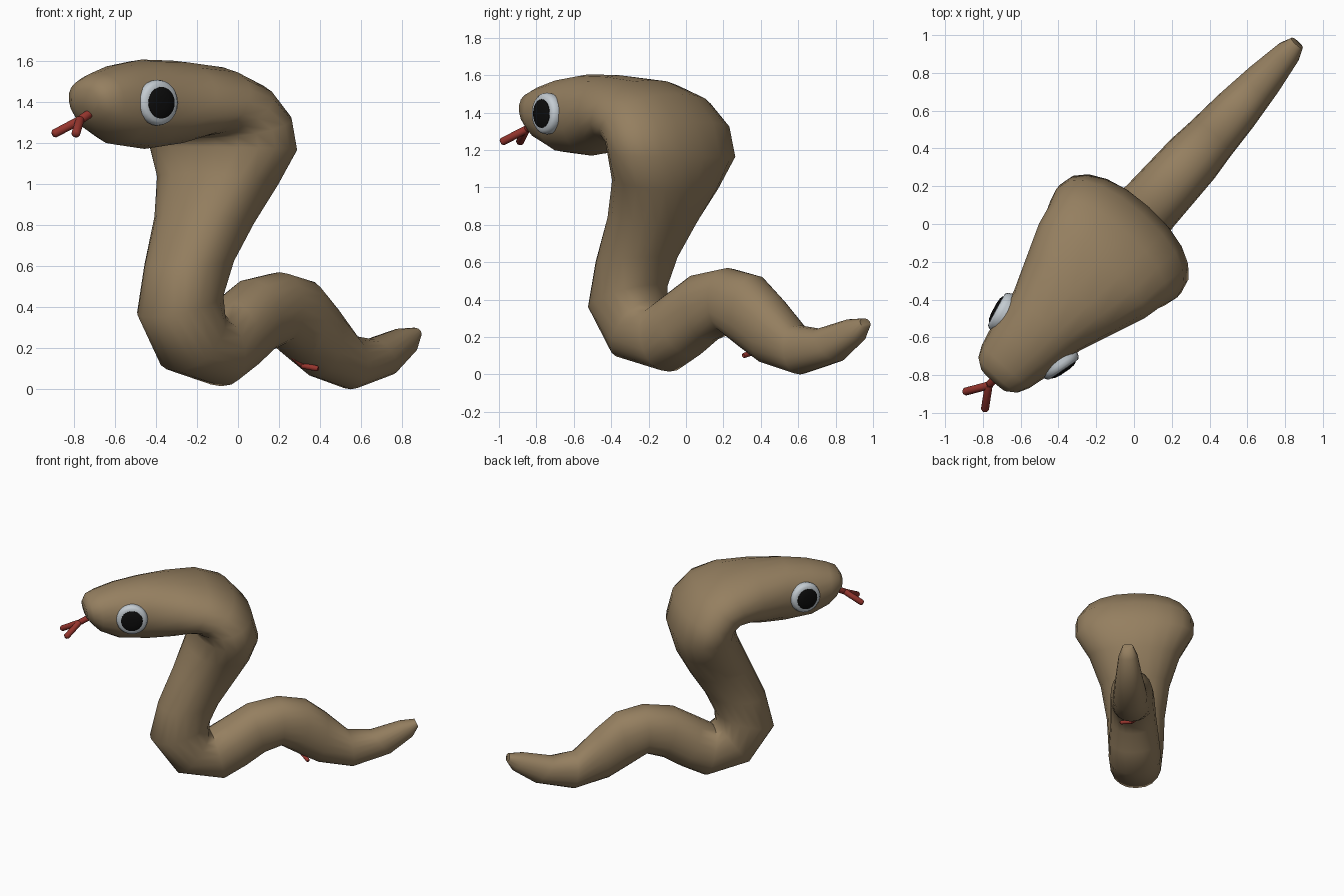
import bpy, bmesh, math
from mathutils import Vector

cube = bpy.data.objects.get("Cube")
if cube:
    bpy.data.objects.remove(cube, do_unlink=True)

ANGLE = math.radians(48)
ALONG = Vector((math.cos(ANGLE), math.sin(ANGLE), 0))
SIDE = Vector((ALONG.y, -ALONG.x, 0))
UP = Vector((0, 0, 1))


def world(s, v, z):
    """Place a point given along the snake, across it, and up."""
    return ALONG * s + SIDE * v + UP * z


def material(name, rgb):
    m = bpy.data.materials.new(name)
    m.use_nodes = True
    m.diffuse_color = (*rgb, 1)
    bsdf = m.node_tree.nodes["Principled BSDF"]
    bsdf.inputs["Base Color"].default_value = (*rgb, 1)
    bsdf.inputs["Roughness"].default_value = 0.8
    return m


def finish(bm, name, mat, angle=60):
    bmesh.ops.recalc_face_normals(bm, faces=bm.faces)
    mesh = bpy.data.meshes.new(name)
    bm.to_mesh(mesh)
    bm.free()
    mesh.materials.append(mat)
    ob = bpy.data.objects.new(name, mesh)
    bpy.context.collection.objects.link(ob)
    bpy.ops.object.select_all(action='DESELECT')
    ob.select_set(True)
    bpy.context.view_layer.objects.active = ob
    bpy.ops.object.shade_smooth_by_angle(angle=math.radians(angle))
    return ob


def loft(rings, name, mat):
    bm = bmesh.new()
    loops = [[bm.verts.new(p) for p in ring] for ring in rings]
    n = len(loops[0])
    for a, b in zip(loops, loops[1:]):
        for i in range(n):
            j = (i + 1) % n
            bm.faces.new((a[i], a[j], b[j], b[i]))
    bm.faces.new(loops[0])
    bm.faces.new(loops[-1])
    return finish(bm, name, mat)


skin = material("brown_skin", (0.30, 0.213, 0.117))
white = material("eye_white", (0.55, 0.6, 0.64))
black = material("pupil_black", (0.004, 0.004, 0.004))
red = material("tongue_red", (0.30, 0.035, 0.026))

# Body sections, tail to snout: back (s, z), belly (s, z), half width
SECTIONS = [
    (1.28, .30, 1.30, .25, .04), (1.17, .295, 1.26, .18, .07),
    (.96, .245, 1.10, .07, .10), (.80, .265, .82, 0, .125),
    (.64, .42, .57, .06, .14), (.50, .53, .43, .14, .155),
    (.30, .57, .30, .22, .16), (.08, .535, .18, .18, .165),
    (-.10, .43, .05, .10, .18), (-.20, .37, -.12, .015, .19),
    (-.22, .40, -.45, .09, .19), (-.21, .48, -.63, .35, .20),
    (-.14, .63, -.57, .60, .21), (-.03, .80, -.46, .85, .25),
    (.07, .98, -.37, 1.05, .33), (.12, 1.16, -.33, 1.18, .43),
    (.07, 1.35, -.34, 1.22, .43), (-.06, 1.50, -.38, 1.23, .40),
    (-.25, 1.575, -.42, 1.22, .375), (-.48, 1.60, -.52, 1.19, .31),
    (-.70, 1.605, -.68, 1.17, .235), (-.88, 1.58, -.88, 1.19, .205),
    (-1.02, 1.54, -1.01, 1.25, .17), (-1.09, 1.51, -1.06, 1.30, .14),
    (-1.12, 1.46, -1.10, 1.35, .09),
]
SIDES = 20


def section(s1, z1, s2, z2, width):
    mid = world((s1 + s2) / 2, 0, (z1 + z2) / 2)
    half = world((s1 - s2) / 2, 0, (z1 - z2) / 2)
    ring = []
    for i in range(SIDES):
        t = math.tau * i / SIDES
        # Slightly squared oval
        c, d = [math.copysign(abs(f) ** 0.9, f) for f in (math.cos(t), math.sin(t))]
        ring.append(mid + half * c + SIDE * (width * d))
    return ring


loft([section(*row) for row in SECTIONS], "snake_body", skin)

# Eyes: rounded white discs carrying a dark pupil dome
EYE_RIM = [(.10, -.06), (.112, 0), (.108, .02), (.095, .034), (.07, .036)]
PUPIL = [(.077, .02), (.077, .038), (.06, .046), (.03, .05)]


def turned(profile, centre, normal, name, mat):
    a = normal.cross(UP).normalized()
    b = a.cross(normal)
    steps = [math.tau * i / 24 for i in range(24)]
    loft([[centre + normal * h + (a * math.cos(t) + b * math.sin(t)) * r
           for t in steps] for r, h in profile], name, mat)


for side, label in ((1, "left"), (-1, "right")):
    outward = world(-.24, side, 0).normalized()
    centre = world(-.815, side * .205, 1.395)
    turned(EYE_RIM, centre, outward, label + "_eye_white", white)
    turned(PUPIL, centre, outward, label + "_pupil", black)


# Forked tongues: thin round rods
def rod(p, q, radius, name):
    p, q = world(*p), world(*q)
    axis = (q - p).normalized()
    length = (q - p).length
    turned([(radius, 0), (radius, length - .01), (radius * .6, length)],
           p, axis, name, red)


def fork(root, joint, tips, radius, name):
    rod(root, joint, radius, name + "_stem")
    for i, tip in enumerate(tips):
        rod(joint, tip, radius, name + "_prong_%d" % (i + 1))


fork((-1.02, 0, 1.37), (-1.15, 0, 1.31),
     [(-1.265, side * .075, 1.24) for side in (1, -1)], .021, "tongue")
fork((.42, -.03, .17), (.47, 0, .115),
     [(.49, .085, .10), (.47, .025, .18)], .014, "belly_fork")
